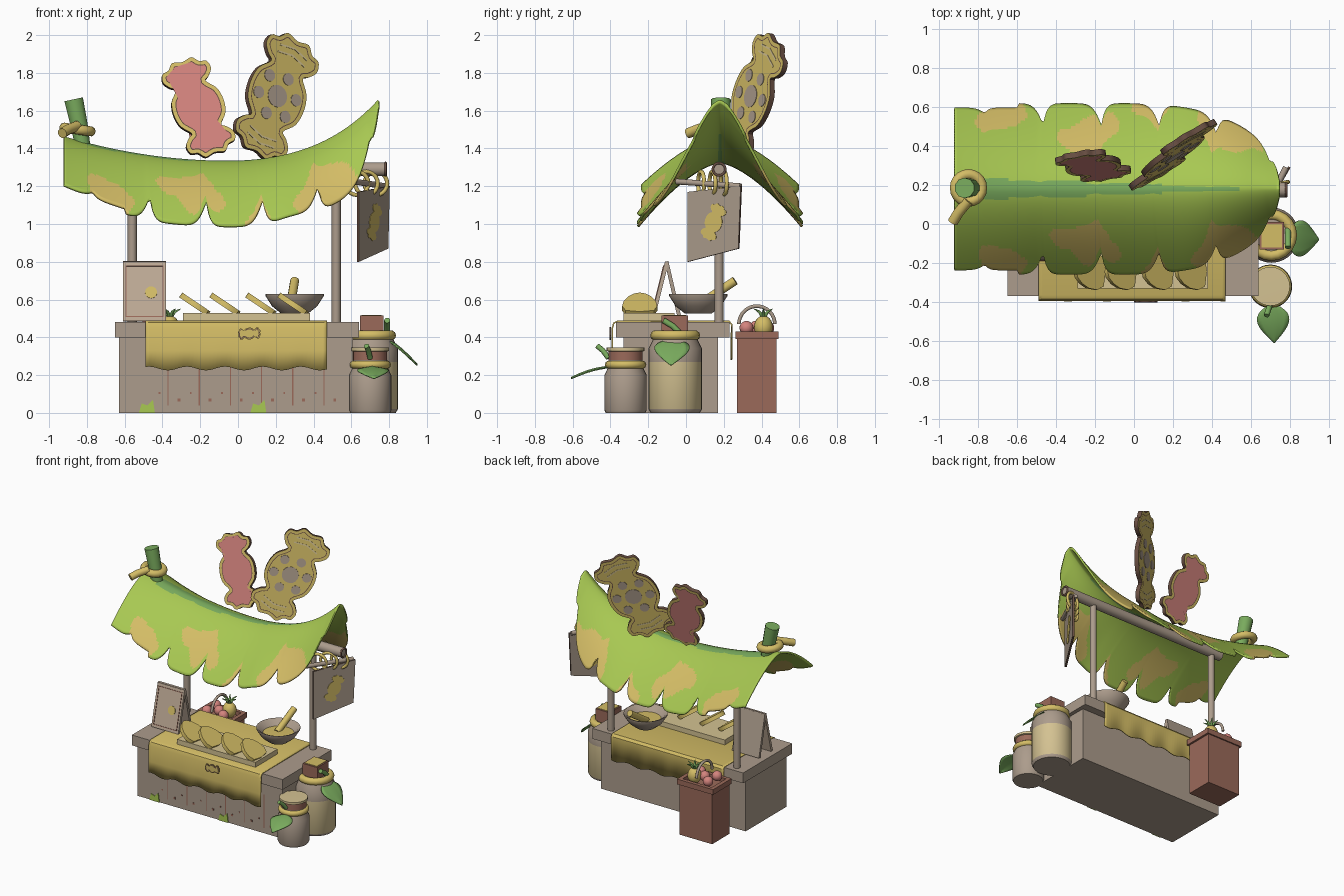
import bpy, bmesh, math
from math import sin, cos, pi, radians
from mathutils import Vector, Matrix

if "Cube" in bpy.data.objects:
    bpy.data.objects.remove(bpy.data.objects["Cube"])


def material(name, *rgb):
    lin = [((c / 255 + 0.055) / 1.055) ** 2.4 for c in rgb] + [1]
    m = bpy.data.materials.new(name)
    m.use_nodes = True
    m.diffuse_color = lin
    m.node_tree.nodes["Principled BSDF"].inputs["Base Color"].default_value = lin
    return m


GREEN = material("leaf green", 168, 200, 82)
DEEP = material("stem green", 122, 172, 94)
GOLD = material("straw gold", 212, 189, 102)
WOOD = material("grey wood", 172, 156, 140)
BROWN = material("red brown", 155, 106, 90)
PINK = material("candy pink", 212, 132, 126)
CREAM = material("cream", 212, 194, 146)
DARK = material("dark brown", 104, 78, 66)
BOARD = material("pale board", 190, 170, 150)


def frame(loc, rz=0, lean=0, roll=0):
    R = Matrix.Rotation
    return (Matrix.Translation(loc) @ R(radians(rz), 4, 'Z')
            @ R(radians(-lean), 4, 'X') @ R(radians(roll), 4, 'Y'))


def finish(name, bm, mats, M=None, thick=0):
    if M:
        bm.transform(M)
    bmesh.ops.recalc_face_normals(bm, faces=bm.faces)
    me = bpy.data.meshes.new(name)
    bm.to_mesh(me)
    bm.free()
    return link(name, me, mats, thick)


def link(name, me, mats, thick=0):
    for m in mats:
        me.materials.append(m)
    me.shade_smooth()
    me.set_sharp_from_angle(angle=radians(38))
    ob = bpy.data.objects.new(name, me)
    bpy.context.collection.objects.link(ob)
    if thick:
        mod = ob.modifiers.new("thickness", 'SOLIDIFY')
        mod.thickness = thick
    return ob


def box(name, lo, hi, mat, M=None):
    bm = bmesh.new()
    bmesh.ops.create_cube(bm, size=1)
    for v in bm.verts:
        v.co = [a + (b - a) * (c + 0.5) for a, b, c in zip(lo, hi, v.co)]
    return finish(name, bm, [mat], M)


def ball(name, loc, scale, mat):
    bm = bmesh.new()
    bmesh.ops.create_uvsphere(bm, u_segments=16, v_segments=10, radius=1)
    return finish(name, bm, [mat], Matrix.Translation(loc) @ Matrix.Diagonal((*scale, 1)))


def tube(name, pts, r, mat, cyclic=False, taper=1):
    cu = bpy.data.curves.new(name, 'CURVE')
    cu.dimensions = '3D'
    cu.bevel_depth, cu.bevel_resolution, cu.use_fill_caps = r, 3, True
    sp = cu.splines.new('POLY')
    sp.points.add(len(pts) - 1)
    for i, p in enumerate(pts):
        sp.points[i].co = (*p, 1)
        sp.points[i].radius = 1 + (taper - 1) * i / (len(pts) - 1)
    sp.use_cyclic_u = cyclic
    tmp = bpy.data.objects.new(name + "_path", cu)
    bpy.context.collection.objects.link(tmp)
    dg = bpy.context.evaluated_depsgraph_get()
    me = bpy.data.meshes.new_from_object(tmp.evaluated_get(dg))
    bpy.data.objects.remove(tmp)
    return link(name, me, [mat])


def ring(name, M, R, r, mat, arc=2 * pi, n=20):
    closed = arc > 6
    pts = [M @ Vector((R * cos(arc * i / n), R * sin(arc * i / n), 0)) for i in range(n + (not closed))]
    return tube(name, pts, r, mat, closed)


def lathe(name, profile, loc, mats, rule=lambda z: 0):
    bm = bmesh.new()
    vs = [bm.verts.new((r, 0, z)) for r, z in profile]
    es = [bm.edges.new(p) for p in zip(vs, vs[1:])]
    bmesh.ops.spin(bm, geom=vs + es, cent=(0, 0, 0), axis=(0, 0, 1), angle=2 * pi, steps=28)
    bmesh.ops.remove_doubles(bm, verts=bm.verts, dist=0.0005)
    for f in bm.faces:
        f.material_index = rule(f.calc_center_median().z)
    return finish(name, bm, mats, Matrix.Translation(loc))


def plate(name, pts, thick, mats, M, rim=0):
    """Flat outline in x/z; mats are face, edge and inset centre."""
    bm = bmesh.new()
    front = bm.faces.new([bm.verts.new((x, -thick / 2, z)) for x, z in pts])
    ext = bmesh.ops.extrude_face_region(bm, geom=[front])["geom"]
    bmesh.ops.translate(bm, vec=(0, thick, 0), verts=[g for g in ext if isinstance(g, bmesh.types.BMVert)])
    bmesh.ops.recalc_face_normals(bm, faces=bm.faces)
    caps = [f for f in bm.faces if abs(f.normal.y) > 0.9]
    for f in bm.faces:
        f.material_index = 0 if f in caps else min(1, len(mats) - 1)
    if rim:
        for width, index in ((rim, 0), (.005, 1)):
            band = bmesh.ops.inset_region(bm, faces=caps, thickness=width, use_even_offset=True)["faces"]
            for f in band:
                f.material_index = index
        for f in caps:
            f.material_index = 2
    return finish(name, bm, mats, M)


def grid(name, nu, nv, fn, mats, thick, rule=lambda u, v: 0):
    bm = bmesh.new()
    vs = [[bm.verts.new(fn(i / nu, j / nv)) for j in range(nv + 1)] for i in range(nu + 1)]
    for i in range(nu):
        for j in range(nv):
            f = bm.faces.new((vs[i][j], vs[i + 1][j], vs[i + 1][j + 1], vs[i][j + 1]))
            f.material_index = rule((i + .5) / nu, (j + .5) / nv)
    return finish(name, bm, mats, None, thick)


def rounded(pts, n=4):
    out = []
    for i in range(len(pts)):
        a, b, c, d = (Vector(pts[(i + k) % len(pts)]) for k in (-1, 0, 1, 2))
        for t in (k / n for k in range(n)):
            out.append(0.5 * (2 * b + (c - a) * t + (2 * a - 5 * b + 4 * c - d) * t * t
                              + (3 * b - a - 3 * c + d) * t ** 3))
    return out


def candy(size):
    q = [(.26, 0), (.235, .13), (.155, .23), (.2, .27), (.25, .34), (.23, .42), (.16, .44), (.1, .5)]
    half = q + [(0, .48)] + [(-x, z) for x, z in q[:0:-1]]
    return [p * size for p in rounded(half + [(-x, -z) for x, z in half])]


def circle(x, z, r):
    return [(x + r * cos(a * pi / 8), z + r * sin(a * pi / 8)) for a in range(16)]


# Counter with plank seams, nail specks and moss
box("counter_body", (-.63, -.33, 0), (.61, .17, .4), WOOD)
box("counter_top", (-.65, -.37, .4), (.64, .23, .48), WOOD)
for i in range(6):
    x = -.37 + i * .165
    box("plank_seam", (x - .003, -.332, .04), (x + .003, -.329, .3), BROWN)
    box("nail_speck", (x + .05, -.333, .06), (x + .065, -.329, .075), BROWN)
    box("nail_speck", (x - .05, -.333, .1), (x - .04, -.329, .11), BROWN)
for x in (-.48, .11):
    plate("moss", [(x - .045, 0), (x + .04, 0), (x + .03, .07), (x, .04), (x - .03, .05)],
          .008, [GREEN], frame((0, -.332, 0)))

# Draped tablecloth
drape = [(-.395, .235), (-.395, .33), (-.394, .45), (-.385, .478), (-.365, .488), (.23, .488), (.245, .47), (.245, .29)]


def cloth(u, v):
    k = round(v * (len(drape) - 1))
    y, z = drape[k]
    hem = k in (0, len(drape) - 1)
    return (-.49 + .96 * u, y + (.002 * sin(u * 30) if hem else 0), z + hem * .01 * sin(u * 30 + 1))


grid("tablecloth", 48, len(drape) - 1, cloth, [GOLD], .008)
plate("cloth_emblem", candy(.12), .008, [GOLD, DARK, GOLD], frame((.06, -.4, .42), roll=85), .004)

# Tray with leaning snacks
box("tray", (-.29, -.33, .49), (.38, -.06, .528), CREAM)
for x in (-.23, -.07, .12, .29):
    plate("snack", rounded([(-.075, -.08), (.075, -.08), (.085, .01), (.03, .08), (-.03, .08), (-.085, .01)], 2),
          .03, [GOLD], frame((x, -.245, .575), 90, 56))

# Bowl and stirring stick
lathe("bowl", [(0, 0), (.07, 0), (.12, .04), (.155, .095), (.155, .105), (.14, .1), (.1, .05), (0, .045)],
      (.3, .065, .525), [WOOD])
lathe("bowl_filling", [(0, .065), (.11, .062), (.1, .05)], (.3, .065, .525), [GOLD])
tube("stirring_stick", [(.28, .08, .58), (.3, .26, .7)], .024, GOLD)

# Folding menu board
menu = frame((-.495, -.18, .485), 0, 14)
box("menu_panel", (-.115, -.01, 0), (.115, .01, .325), BOARD, menu)
box("menu_back_leg", (-.115, -.01, 0), (.115, .01, .325), WOOD, frame((-.495, -.03, .485), 0, -13))
for lo, hi in (((-.1, .02), (-.096, .3)), ((.096, .02), (.1, .3)), ((-.1, .297), (.1, .301)), ((-.1, .02), (.1, .024))):
    box("menu_border", (lo[0], -.014, lo[1]), (hi[0], -.008, hi[1]), BROWN, menu)
plate("menu_mark", circle(.035, .155, .032), .008, [GOLD], menu @ frame((0, -.01, 0)))

# Posts and beam
for x in (-.56, .52):
    tube("post", [(x, .175, .47), (x, .175, 1.3)], .024, WOOD)
tube("roof_beam", [(-.64, .175, 1.29), (.78, .175, 1.29)], .038, WOOD)
ring("beam_end_ring", frame((.781, .175, 1.29)) @ Matrix.Rotation(pi / 2, 4, 'Y'), .033, .007, DARK)

# Great leaf roof
X0, X1 = -.92, .74


def roof(u, v):
    x, s = X0 + (X1 - X0) * u, 2 * v - 1
    d = x + .05
    ridge = 1.335 + (.34 * d * d + .28 * d ** 4 if d > 0 else .17 * d * d)
    taper = math.sqrt(max(.01, 1 - (max(0, x + .1) / .84) ** 2.5))
    lobe = ((x + .48) / .29) % 1
    depth = .26 if x > -.6 else .07
    hw = .44 * taper * (1 - depth * abs(2 * lobe ** .85 - 1) ** 5) * (.95 if x < -.6 else 1)
    dy = s * hw
    k = .32 + 1.9 * max(0, x - .2) ** 2 - .15 * max(0, -.5 - x)
    return (x + .05 * s * s * taper * u, .18 + dy, ridge - k * (abs(dy) / .42) ** 1.55)


patches = [(-.68, .95, .13, .22), (-.28, .58, .13, .17), (-.2, .75, .09, .2), (.45, .85, .16, .3), (.06, 1, .07, .12)]


def roof_colour(u, v):
    x, s = X0 + (X1 - X0) * u, 2 * v - 1
    if abs(s) < .14 * (1 - u) and x > -.8:
        return 2
    wob = .03 * sin(9 * s + 14 * x)
    return int(any(((x + wob - a) / c) ** 2 + ((abs(s) + wob - b) / e) ** 2 < 1 for a, b, c, e in patches))


grid("leaf_roof", 150, 60, roof, [GREEN, GOLD, DEEP], .014, roof_colour)
tube("leaf_stalk", [(-.82, .185, 1.4), (-.84, .185, 1.52), (-.87, .185, 1.66)], .042, DEEP, taper=1.25)
ring("stalk_rope", frame((-.85, .185, 1.5), 0, 0, 8), .07, .027, GOLD)
tube("stalk_rope_tail", [(-.85, .12, 1.52), (-.9, .06, 1.5), (-.93, .01, 1.48)], .027, GOLD)

# Candy signs on the roof, one with spots and pale wrapper stripes
gold_frame = frame((.2, .355, 1.675), 33, 8, 28)
plate("pink_candy", candy(.54), .03, [GOLD, DARK, PINK], frame((-.21, .3, 1.615), 6, 15, -18), .02)
plate("gold_candy", candy(.69), .03, [GOLD, DARK, GOLD], gold_frame, .02)
plate("candy_spot", circle(0, 0, .06), .036, [WOOD], gold_frame)
for i in range(6):
    a = i * pi / 3 + .3
    plate("candy_spot", circle(.118 * cos(a), .118 * sin(a), .033), .036, [WOOD], gold_frame)
for end in (-1, 1):
    for z in (.22, .26):
        stripe = [(-.09, z), (0, z + .02), (.09, z), (.09, z + .01), (0, z + .03), (-.09, z + .01)]
        plate("candy_stripe", [(x, end * h) for x, h in stripe], .034, [CREAM], gold_frame)

# Hanging sign
sign = frame((.715, .15, 1.0), 60)
plate("hanging_sign", [(-.16, -.2), (.15, -.13), (.165, .2), (-.16, .17)], .014, [WOOD, DARK], sign)
plate("sign_emblem", candy(.2), .02, [GOLD], sign @ frame((0, 0, .01), roll=25))
tube("sign_rod", [(.61, -.05, 1.225), (.78, .29, 1.2)], .016, WOOD)
for x, y in ((.63, .08), (.68, .14), (.73, .2)):
    ring("sign_rope", frame((x, y, 1.215), 15) @ Matrix.Rotation(pi / 2, 4, 'X'), .062, .011, GOLD)


def leaf(name, base, tip, width):
    a, b = Vector(base), Vector(tip)
    side = (b - a).cross(Vector((0, 0, 1))).normalized()

    def fn(u, v):
        p = a.lerp(b, u) + side * width * (v - .5) * (.04 + sin(pi * u ** .75))
        p.z += .01 * sin(pi * u) - .015 * abs(v - .5)
        return p
    grid(name, 12, 6, fn, [DEEP], .006)


# Jars
lathe("tall_jar", [(0, 0), (.13, 0), (.142, .02), (.142, .27), (.142, .34), (.12, .385), (.11, .42), (0, .42)],
      (.705, -.057, 0), [WOOD, CREAM], lambda z: int(.02 < z < .28))
ring("tall_jar_rope", frame((.705, -.057, .41)), .105, .027, GOLD)
box("tall_jar_stopper", (.645, -.13, .42), (.77, .01, .515), BROWN)
box("stopper_top", (.655, -.12, .512), (.76, 0, .519), GOLD)
tube("tall_jar_stem", [(.79, -.03, .42), (.79, -.07, .46), (.79, -.12, .49)], .016, DEEP)
leaf("tall_jar_leaf", (.79, -.07, .4), (.95, -.08, .26), .18)
lathe("small_jar", [(0, 0), (.105, 0), (.112, .015), (.112, .2), (.095, .235), (.09, .28), (0, .28)],
      (.7, -.32, 0), [WOOD])
ring("small_jar_rope", frame((.7, -.32, .255)), .088, .022, GOLD)
lathe("small_jar_lid", [(0, .27), (.09, .27), (.09, .325), (.1, .328), (.1, .345), (0, .346)],
      (.7, -.32, 0), [BROWN, CREAM], lambda z: int(z > .326))
tube("small_jar_stem", [(.7, -.41, .29), (.69, -.44, .33), (.68, -.47, .355)], .014, DEEP)
leaf("small_jar_leaf", (.71, -.41, .25), (.72, -.61, .19), .16)

# Fruit crate behind the counter
box("fruit_crate", (-.56, .27, 0), (-.28, .48, .4), BROWN)
for lo, hi in (((-.575, .262), (-.265, .29)), ((-.575, .462), (-.265, .49)),
               ((-.575, .29), (-.545, .462)), ((-.295, .29), (-.265, .462))):
    box("crate_rim", (*lo, .39), (*hi, .43), BROWN)
for x, y in ((-.49, .32), (-.49, .43), (-.42, .37), (-.35, .32)):
    ball("round_fruit", (x, y, .45), (.037, .037, .037), PINK)
ball("pineapple", (-.36, .41, .455), (.05, .05, .06), GOLD)
for i in range(6):
    a = i * pi / 3
    tube("pineapple_crown", [(-.36, .41, .5), (-.36 + .025 * cos(a), .41 + .025 * sin(a), .535),
                             (-.36 + .055 * cos(a), .41 + .055 * sin(a), .55)], .012, DEEP, taper=.2)
ring("crate_handle", frame((-.42, .375, .47), 90) @ Matrix.Rotation(pi / 2, 4, 'X'), .095, .01, WOOD, pi)
